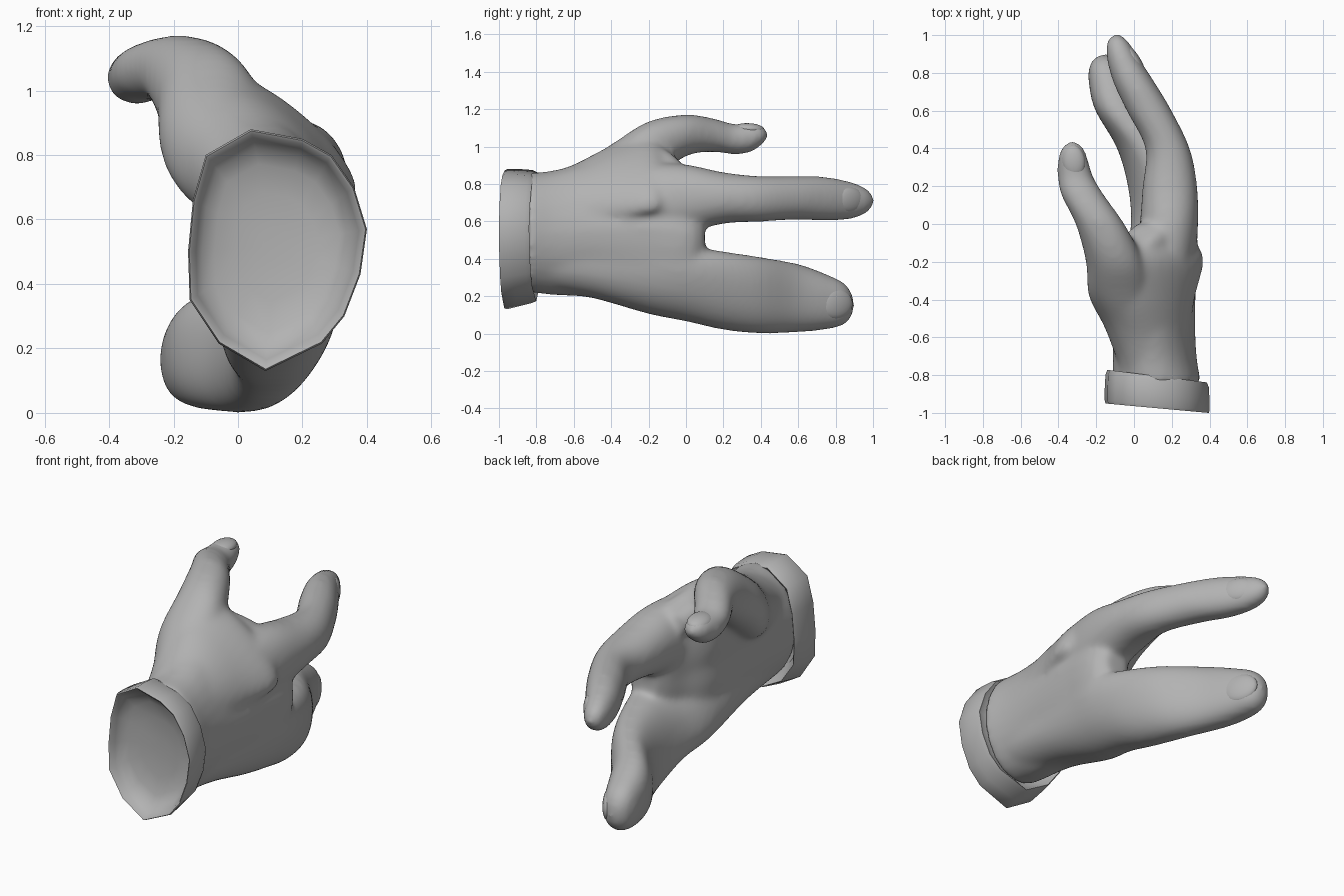
import bpy, bmesh, math
from mathutils import Vector, Matrix

if "Cube" in bpy.data.objects:
    bpy.data.objects.remove(bpy.data.objects["Cube"])

grey = bpy.data.materials.new("glove grey")
grey.diffuse_color = (0.45, 0.45, 0.45, 1)
grey.use_nodes = True
grey.node_tree.nodes["Principled BSDF"].inputs["Base Color"].default_value = grey.diffuse_color


def add_object(name, bm):
    bmesh.ops.recalc_face_normals(bm, faces=bm.faces)
    me = bpy.data.meshes.new(name)
    bm.to_mesh(me)
    bm.free()
    ob = bpy.data.objects.new(name, me)
    bpy.context.collection.objects.link(ob)
    return ob


def finish(ob, angle=60):
    ob.data.materials.clear()
    ob.data.materials.append(grey)
    bpy.ops.object.select_all(action='DESELECT')
    ob.select_set(True)
    bpy.context.view_layer.objects.active = ob
    bpy.ops.object.shade_smooth_by_angle(angle=math.radians(angle))


def loft(bm, rings):
    """Skin a list of equal point loops and cap both ends."""
    loops = [[bm.verts.new(p) for p in ring] for ring in rings]
    n = len(loops[0])
    for a, b in zip(loops, loops[1:]):
        for i in range(n):
            bm.faces.new((a[i], a[(i + 1) % n], b[(i + 1) % n], b[i]))
    bm.faces.new(loops[0])
    bm.faces.new(loops[-1])


def smooth_path(rows, steps=5):
    """Catmull-Rom interpolation through section rows."""
    pts = [Vector(r) for r in rows]
    out = []
    for i in range(len(pts) - 1):
        p0, p1 = pts[max(i - 1, 0)], pts[i]
        p2, p3 = pts[i + 1], pts[min(i + 2, len(pts) - 1)]
        for s in range(steps):
            t = s / steps
            out.append(0.5 * (2 * p1 + (p2 - p0) * t + (2 * p0 - 5 * p1 + 4 * p2 - p3) * t * t
                              + (3 * p1 - p0 - 3 * p2 + p3) * t ** 3))
    return out + [pts[-1]]


def limb(bm, rows, box=0.9, lean_below=1.0, sides=28):
    """Tube along y; row = y, centre x, centre z, half width, half height, lean."""
    def power(v):
        return math.copysign(abs(v) ** box, v)
    rings = []
    for y, cx, cz, a, b, lean in smooth_path(rows):
        a, b = max(a, 0.008), max(b, 0.008)
        ring = []
        for i in range(sides):
            t = math.tau * i / sides
            dz = b * power(math.sin(t))
            shift = lean * dz * (1 if dz > 0 else lean_below)
            ring.append((cx + a * power(math.cos(t)) - shift, y, cz + dz))
        rings.append(ring)
    loft(bm, rings)


palm = [(-.84, .12, .54, .235, .32, 0), (-.7, .11, .54, .222, .335, .05),
        (-.5, .11, .56, .215, .37, .15), (-.2, .14, .57, .192, .44, .3),
        (-.05, .185, .55, .15, .39, .2), (.04, .20, .53, .12, .27, .1),
        (.10, .20, .51, .07, .13, 0)]
web = [(-.78, .11, .66, .19, .18, .1), (-.6, .10, .70, .19, .205, .3),
       (-.4, .10, .79, .18, .215, .6), (-.2, .12, .85, .16, .215, .9),
       (-.1, .12, .82, .145, .17, .9), (0, .15, .77, .11, .12, .7)]
thumb = [(-.75, .05, .68, .13, .14, 0), (-.55, -.01, .75, .145, .165, 0),
         (-.38, -.065, .84, .175, .185, 0),
         (-.2, -.10, .97, .155, .165, 0), (0, -.18, 1.06, .13, .112, 0),
         (.15, -.27, 1.06, .115, .09, 0), (.25, -.31, 1.04, .095, .082, 0),
         (.34, -.323, 1.045, .08, .078, 0), (.40, -.325, 1.06, .06, .056, 0),
         (.43, -.325, 1.06, .028, .028, 0), (.44, -.325, 1.06, .01, .01, 0)]
upper_finger = [(-.7, .13, .62, .15, .20, 0), (-.4, .15, .66, .155, .22, 0),
                (-.2, .165, .69, .16, .22, 0),
                (0, .185, .72, .155, .185, 0), (.2, .19, .725, .145, .138, 0),
                (.4, .178, .72, .118, .122, 0), (.6, .08, .725, .12, .117, 0),
                (.75, 0, .72, .11, .118, 0), (.88, -.06, .712, .085, .10, 0),
                (.96, -.085, .71, .06, .07, 0), (.995, -.09, .71, .03, .035, 0),
                (1.008, -.09, .71, .01, .01, 0)]
lower_finger = [(-.75, .11, .43, .19, .20, 0), (-.5, .11, .40, .19, .21, 0),
                (-.2, .13, .32, .175, .215, -.2), (0, .15, .27, .15, .205, -.3),
                (.2, .12, .23, .14, .21, -.25), (.4, .05, .205, .135, .205, -.15),
                (.6, -.075, .19, .13, .183, 0), (.75, -.13, .17, .11, .148, 0),
                (.84, -.15, .16, .085, .115, 0), (.885, -.155, .155, .045, .065, 0),
                (.90, -.155, .155, .01, .01, 0)]

# Hand: overlapping limbs fused into one soft skin
bm = bmesh.new()
limb(bm, palm, 1.0, 0.0)
limb(bm, web, 1.0)
limb(bm, thumb, 0.95)
limb(bm, upper_finger, 0.95)
limb(bm, lower_finger, 0.87)
hand = add_object("hand", bm)
remesh = hand.modifiers.new("fuse", 'REMESH')
remesh.mode = 'VOXEL'
remesh.voxel_size = 0.015
soften = hand.modifiers.new("soften", 'SMOOTH')
soften.factor = 0.5
soften.iterations = 20
dg = bpy.context.evaluated_depsgraph_get()
skin = bpy.data.meshes.new_from_object(hand.evaluated_get(dg))
hand.modifiers.clear()
hand.data = skin
skin.name = "hand"
finish(hand, 80)
bpy.context.view_layer.update()

# Nails: shallow ovals sunk into the fingertips
for name, spot, along, width, length in (
        ("thumb_nail", (-.325, .33, 1.2), (-.1, 1, 0), .062, .09),
        ("upper_finger_nail", (.06, .91, .71), (-.45, .9, 0), .07, .105),
        ("lower_finger_nail", (-.03, .82, .16), (-.3, .9, 0), .085, .105)):
    hit, loc, nrm, _ = hand.closest_point_on_mesh(Vector(spot))
    d = Vector(along)
    d = (d - nrm * d.dot(nrm)).normalized()
    frame = Matrix((d.cross(nrm), d, nrm)).transposed().to_4x4()
    bm = bmesh.new()
    bmesh.ops.create_uvsphere(bm, u_segments=24, v_segments=12, radius=1)
    bmesh.ops.transform(bm, verts=bm.verts, matrix=Matrix.Translation(loc - nrm * .028) @ frame
                        @ Matrix.Diagonal((width, length, .034, 1)))
    finish(add_object(name, bm))

# Cuff: faceted rolled band with a hollow front
outline = [(.04, .88), (.2, .85), (.29, .8), (.36, .7), (.4, .57), (.38, .43), (.33, .3),
           (.26, .215), (.085, .13), (-.06, .215), (-.15, .35), (-.155, .5), (-.14, .66), (-.1, .8)]


def cuff_ring(scale, y, skew=0.0, lift=0.0):
    """Scaled outline; skew slants it across x, lift raises the lower part."""
    ring = []
    for x, z in outline:
        px, pz = .12 + (x - .12) * scale, .52 + (z - .52) * scale
        ring.append((px, y + skew * (.12 - x), pz + lift * max(0, .52 - z)))
    return ring


bm = bmesh.new()
loft(bm, [cuff_ring(.80, -.84), cuff_ring(.90, -.815, .10, .04), cuff_ring(.95, -.805, .12, .06),
          cuff_ring(.985, -.83, .12, .07), cuff_ring(1, -.90, .11, .04), cuff_ring(1, -.96, .10),
          cuff_ring(.985, -.975, .09), cuff_ring(.96, -.97, .09), cuff_ring(.91, -.94, .07),
          cuff_ring(.84, -.905, .03), cuff_ring(.7, -.88), cuff_ring(.45, -.865),
          cuff_ring(.15, -.86)])
finish(add_object("cuff", bm), 60)
